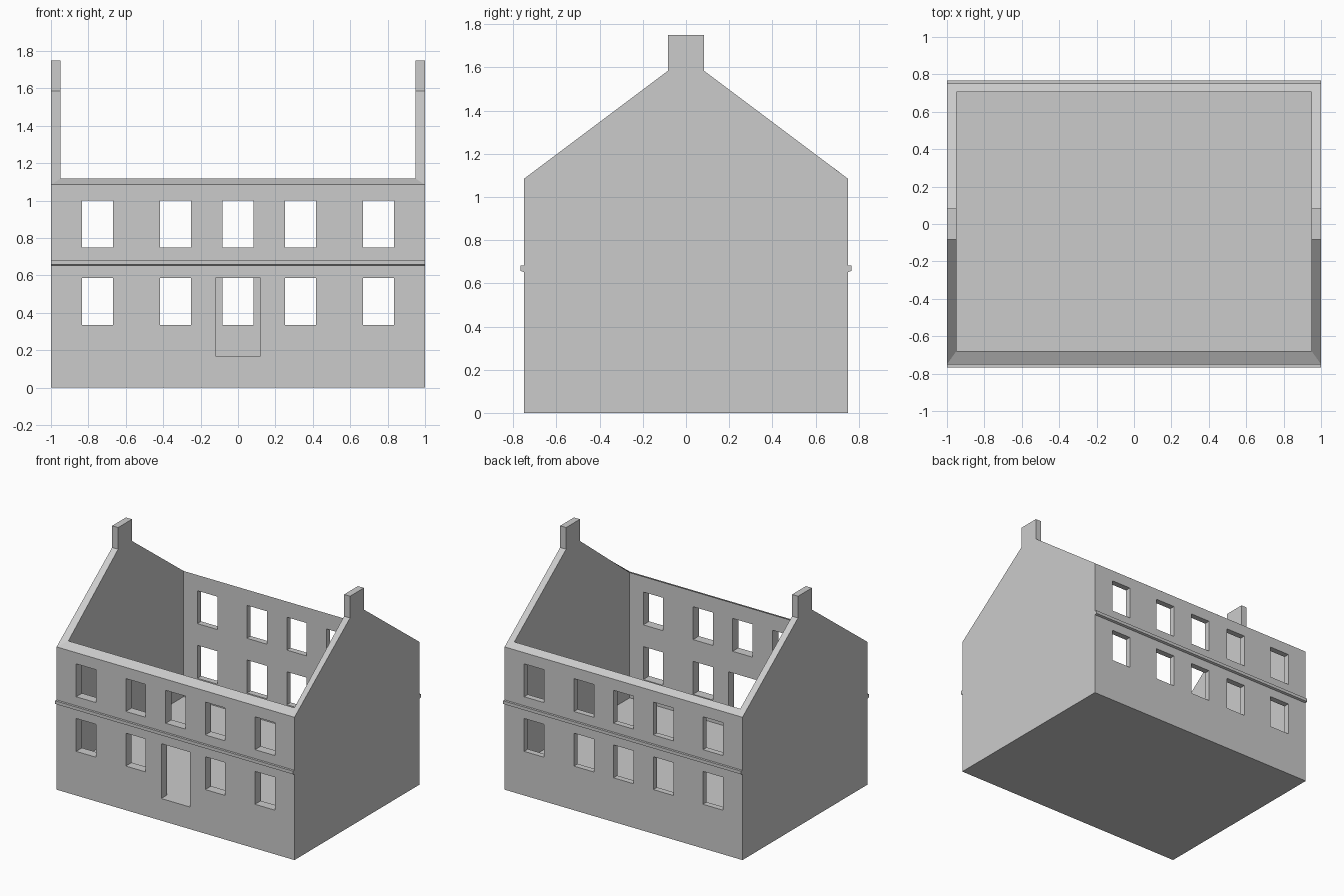
import bpy, bmesh

if "Cube" in bpy.data.objects:
    bpy.data.objects.remove(bpy.data.objects["Cube"])


def make_object(name, bm):
    bmesh.ops.recalc_face_normals(bm, faces=bm.faces[:])
    mesh = bpy.data.meshes.new(name)
    bm.to_mesh(mesh)
    bm.free()
    obj = bpy.data.objects.new(name, mesh)
    bpy.context.collection.objects.link(obj)
    return obj


def add_box(bm, x0, x1, y0, y1, z0, z1):
    verts = bmesh.ops.create_cube(bm, size=1)["verts"]
    for v in verts:
        v.co = (x1 if v.co.x > 0 else x0,
                y1 if v.co.y > 0 else y0,
                z1 if v.co.z > 0 else z0)


# House shell: outer gable outline and inner room outline, as (y, z)
stack = [(-0.083, 1.585), (-0.083, 1.75), (0.083, 1.75), (0.083, 1.585)]
outer = [(-0.75, 0), (-0.75, 1.085)] + stack + [(0.75, 1.085), (0.75, 0)]
inner = [(-0.68, 0.165), (-0.68, 1.117)] + stack + [(0.705, 1.119), (0.705, 0.165)]

bm = bmesh.new()


def section(points, x):
    return [bm.verts.new((x, y, z)) for y, z in points]


o_l, i_l = section(outer, -1), section(inner, -0.95)
i_r, o_r = section(inner, 0.95), section(outer, 1)
for ring in (o_l, i_l, i_r, o_r):
    bm.faces.new(ring)
# Gable copings and chimney edges
for a, b in ((o_l, i_l), (i_r, o_r)):
    for k in range(1, 6):
        bm.faces.new((a[k], a[k + 1], b[k + 1], b[k]))
# Wall tops
for k in (1, 6):
    bm.faces.new((o_l[k], i_l[k], i_r[k], o_r[k]))
# Front, back, and bottom or floor, outside and inside
for a, b in ((o_l, o_r), (i_l, i_r)):
    for j, k in ((0, 1), (6, 7), (7, 0)):
        bm.faces.new((a[j], a[k], b[k], b[j]))
walls = make_object("house_walls", bm)

# Window and door openings
bm = bmesh.new()
for x0 in (-0.835, -0.418, -0.083, 0.25, 0.668):
    x1 = x0 + 0.167
    add_box(bm, x0, x1, -1, 1, 0.75, 1.0)
    add_box(bm, x0, x1, 0.3 if x0 == -0.083 else -1, 1, 0.335, 0.585)
add_box(bm, -0.12, 0.12, -1, -0.3, 0.168, 0.585)
cutter = make_object("opening_cutter", bm)
cutter.hide_render = True

mod = walls.modifiers.new("openings", "BOOLEAN")
mod.operation = "DIFFERENCE"
mod.solver = "EXACT"
mod.object = cutter
bpy.context.view_layer.objects.active = walls
bpy.ops.object.modifier_apply(modifier=mod.name)
bpy.data.objects.remove(cutter)

# String courses between the storeys
for name, s in (("front_string_course", -1), ("back_string_course", 1)):
    bm = bmesh.new()
    profile = [(0.745, 0.653), (0.753, 0.653), (0.767, 0.658), (0.767, 0.682), (0.745, 0.682)]
    a, b = (section([(s * y, z) for y, z in profile], x) for x in (-1, 1))
    bm.faces.new(a)
    bm.faces.new(b)
    for k in range(5):
        n = (k + 1) % 5
        bm.faces.new((a[k], a[n], b[n], b[k]))
    make_object(name, bm)
